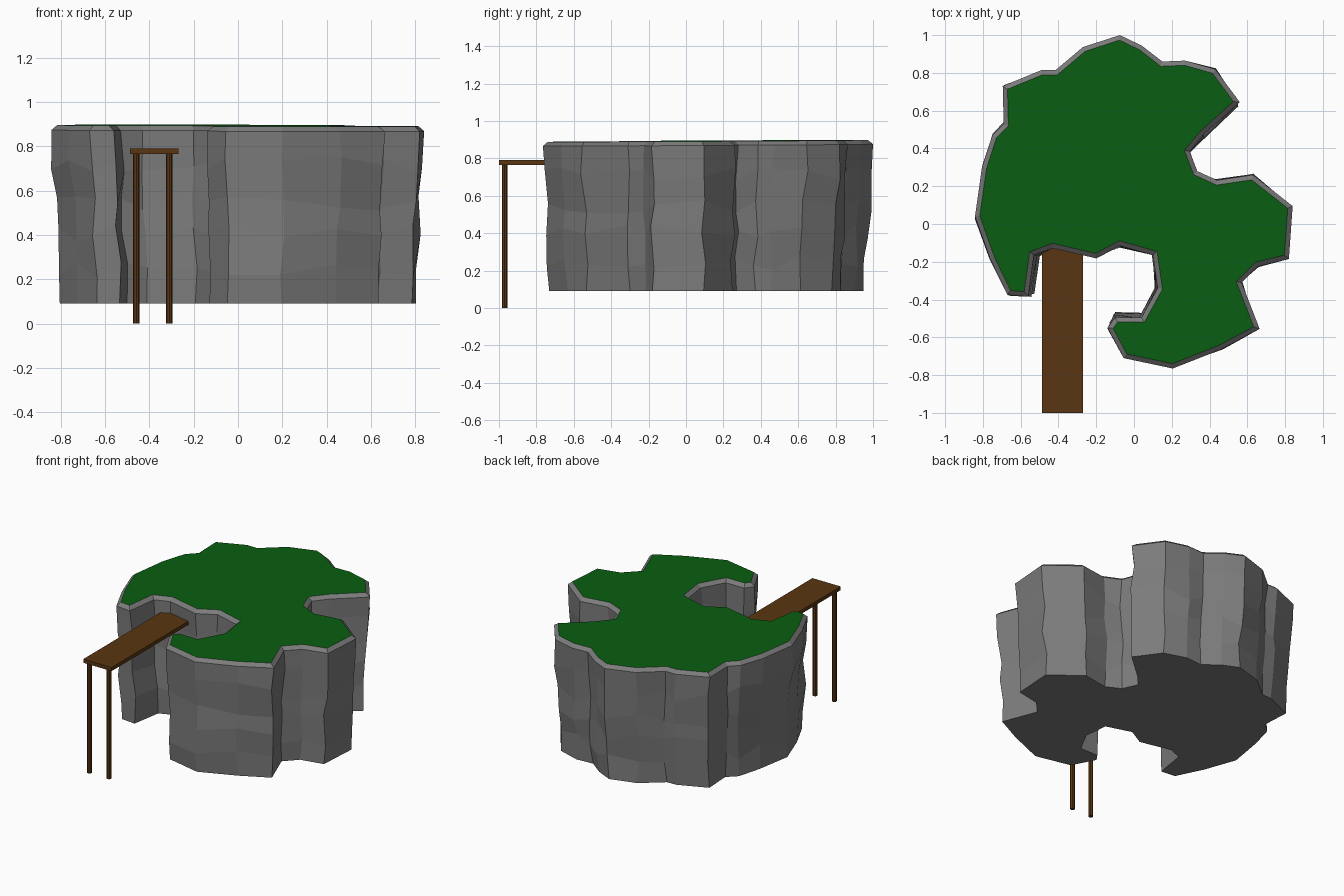
import bpy, bmesh, random
from mathutils import Vector

if "Cube" in bpy.data.objects:
    bpy.data.objects.remove(bpy.data.objects["Cube"])

random.seed(4)

# Plateau outline, clockwise seen from above
OUTLINE = [Vector(p) for p in [
    (-.075, 1), (.04, .945), (.15, .86), (.27, .865), (.43, .82), (.56, .645),
    (.37, .475), (.295, .385), (.335, .28), (.44, .232), (.63, .26), (.84, .095),
    (.82, -.185), (.655, -.225), (.57, -.31), (.665, -.555), (.46, -.665),
    (.205, -.765), (-.055, -.71), (-.14, -.55), (-.1, -.495), (.04, -.495),
    (.125, -.34), (.1, -.165), (-.075, -.115), (-.2, -.182), (-.43, -.128),
    (-.53, -.165), (-.56, -.385), (-.67, -.375), (-.76, -.19), (-.842, .04),
    (-.805, .3), (-.75, .47), (-.69, .53), (-.695, .73), (-.49, .815),
    (-.415, .815), (-.27, .937)]]


def offset(points, d):
    """Move a clockwise outline inwards by d with mitred corners."""
    out = []
    for i, p in enumerate(points):
        a = (p - points[i - 1]).normalized()
        b = (points[(i + 1) % len(points)] - p).normalized()
        m = Vector((a.y + b.y, -a.x - b.x))
        out.append(p + m * (d * 2 / max(m.length_squared, 1.2)))
    return out


def top_z(p):
    return .893 + .005 * p.y - .003 * p.x


def finish(bm, name, mat):
    me = bpy.data.meshes.new(name)
    bm.to_mesh(me)
    bm.free()
    me.materials.append(mat)
    ob = bpy.data.objects.new(name, me)
    bpy.context.collection.objects.link(ob)


def material(name, rgb):
    m = bpy.data.materials.new(name)
    m.diffuse_color = (*rgb, 1)
    m.use_nodes = True
    m.node_tree.nodes["Principled BSDF"].inputs["Base Color"].default_value = m.diffuse_color
    return m


grey = material("rock_grey", (.2, .2, .2))
green = material("grass_green", (.003, .115, .006))
brown = material("wood_brown", (.1, .037, .006))
inner = offset(OUTLINE, .025)

# Cliff walls: stacked rings tapering downwards, roughened, closed underneath
bm = bmesh.new()
levels = [(.09, .953), (.24, .963), (.41, .972), (.54, .98), (.72, .992)]
rings = []
for k, (z, s) in enumerate(levels):
    ring = []
    for p in OUTLINE:
        j = .013 if k else .005
        dz = random.uniform(-.04, .04) if k else 0
        ring.append(bm.verts.new((p.x * s + random.uniform(-j, j),
                                  p.y * s + random.uniform(-j, j), z + dz)))
    rings.append(ring)
rings.append([bm.verts.new((p.x, p.y, top_z(p) - .022)) for p in OUTLINE])
# Bevelled rim up to the grass edge
rings.append([bm.verts.new((p.x, p.y, top_z(p))) for p in inner])
n = len(OUTLINE)
for lo, hi in zip(rings, rings[1:]):
    for i in range(n):
        j = (i + 1) % n
        bm.faces.new((lo[j], lo[i], hi[i], hi[j]))
bm.faces.new(rings[0])
finish(bm, "cliff_rock", grey)

# Grass top
bm = bmesh.new()
bm.faces.new([bm.verts.new((p.x, p.y, top_z(p))) for p in reversed(inner)])
finish(bm, "grass_top", green)

# Jetty deck
bm = bmesh.new()
bmesh.ops.create_cube(bm, size=1)
bmesh.ops.scale(bm, vec=(.217, .88, .025), verts=bm.verts)
bmesh.ops.translate(bm, vec=(-.378, -.56, .778), verts=bm.verts)
finish(bm, "jetty_deck", brown)

# Jetty posts
for name, x in (("left_post", -.459), ("right_post", -.31)):
    bm = bmesh.new()
    bmesh.ops.create_cone(bm, cap_ends=True, segments=8, radius1=.015,
                          radius2=.015, depth=.77)
    bmesh.ops.translate(bm, vec=(x, -.97, .385), verts=bm.verts)
    finish(bm, name, brown)
